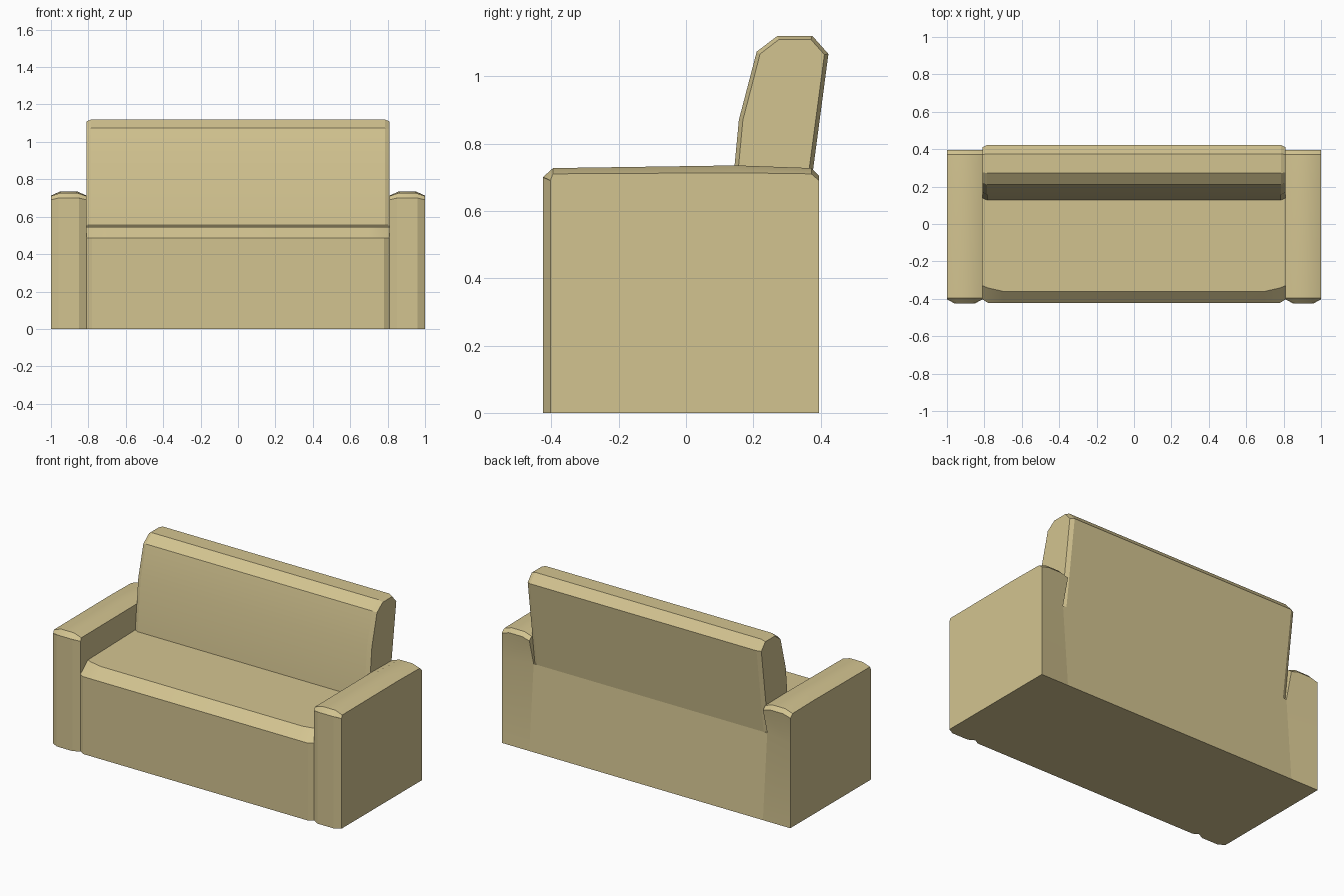
import bpy, bmesh, math

if "Cube" in bpy.data.objects:
    bpy.data.objects.remove(bpy.data.objects["Cube"])

fabric = bpy.data.materials.new("tan_fabric")
fabric.diffuse_color = (0.65, 0.55, 0.28, 1)
fabric.use_nodes = True
fabric.node_tree.nodes["Principled BSDF"].inputs["Base Color"].default_value = fabric.diffuse_color


def loft(name, rings, caps):
    """Skin equal-length rings of points; caps lists the index groups closing each end."""
    bm = bmesh.new()
    vs = [[bm.verts.new(p) for p in ring] for ring in rings]
    n = len(rings[0])
    for a, b in zip(vs, vs[1:]):
        for i in range(n):
            j = (i + 1) % n
            bm.faces.new((a[i], a[j], b[j], b[i]))
    for ring in (vs[0], vs[-1]):
        for cap in caps:
            bm.faces.new([ring[i] for i in cap])
    bmesh.ops.recalc_face_normals(bm, faces=bm.faces)
    mesh = bpy.data.meshes.new(name)
    bm.to_mesh(mesh)
    bm.free()
    mesh.materials.append(fabric)
    obj = bpy.data.objects.new(name, mesh)
    bpy.context.collection.objects.link(obj)
    bpy.ops.object.select_all(action='DESELECT')
    obj.select_set(True)
    bpy.context.view_layer.objects.active = obj
    bpy.ops.object.shade_smooth_by_angle(angle=math.radians(22))
    return obj


# Arms: cross-sections lofted front to back, with a crowned top
ARM_X = (0.81, 0.81, 0.81, 0.86, 0.95, 1.0, 1.0, 1.0)


def arm_ring(side, ys, edge_z, crown_z):
    zs = (0, 0.53, edge_z, crown_z, crown_z, edge_z, 0.53, 0)
    return [(side * x, y, z) for x, y, z in zip(ARM_X, ys, zs)]


for side, label in ((-1, "left"), (1, "right")):
    front = (-0.403, -0.403, -0.403, -0.425, -0.425, -0.403, -0.403, -0.403)
    back = (0.395, 0.352, 0.395, 0.395, 0.395, 0.395, 0.395, 0.395)
    # the bowed front runs full height, so the bottom gets its own bowed edge
    arm = loft(label + "_arm", [
        arm_ring(side, front, 0.69, 0.70),
        arm_ring(side, (-0.395,) * 8, 0.71, 0.727),
        arm_ring(side, (0.15,) * 8, 0.713, 0.735),
        arm_ring(side, (0.34, 0.34) + (0.372,) * 6, 0.71, 0.727),
        arm_ring(side, back, 0.69, 0.704)],
        [(0, 1, 6, 7), (1, 2, 3, 4, 5, 6)])
    # Bowed front panel of the arm
    loft(label + "_arm_front", [
        [(side * 0.81, -0.40, z), (side * 0.81, -0.403, z),
         (side * 0.85, -0.425, z + 0.01 * (z > 0)),
         (side * 0.96, -0.425, z + 0.01 * (z > 0)),
         (side * 1.0, -0.403, z), (side * 1.0, -0.40, z)]
        for z in (0, 0.69)], [range(6)])

# Seat and base: side profile lofted across, softened at the front corners
seat_rings = []
for x, front, lip in ((-0.81, -0.403, -0.33), (-0.78, -0.422, -0.342), (-0.70, -0.422, -0.36),
                      (0.70, -0.422, -0.36), (0.78, -0.422, -0.342), (0.81, -0.403, -0.33)):
    seat_rings.append([(x, y, z) for y, z in (
        (front, 0), (front, 0.485), (lip, 0.546), (0.14, 0.555),
        (0.14, 0.53), (0.352, 0.53), (0.395, 0))])
loft("seat", seat_rings, [range(7)])

# Backrest: leaning profile with chamfered ends
full = [(0.125, 0.53), (0.157, 0.87), (0.21, 1.073), (0.272, 1.12),
        (0.375, 1.12), (0.423, 1.066), (0.352, 0.53)]
inset = [(0.137, 0.53), (0.169, 0.87), (0.22, 1.066), (0.276, 1.109),
         (0.371, 1.109), (0.411, 1.064), (0.34, 0.53)]
loft("backrest", [[(x, y, z) for y, z in prof] for x, prof in
                  ((-0.81, inset), (-0.785, full), (0.785, full), (0.81, inset))],
     [range(7)])
